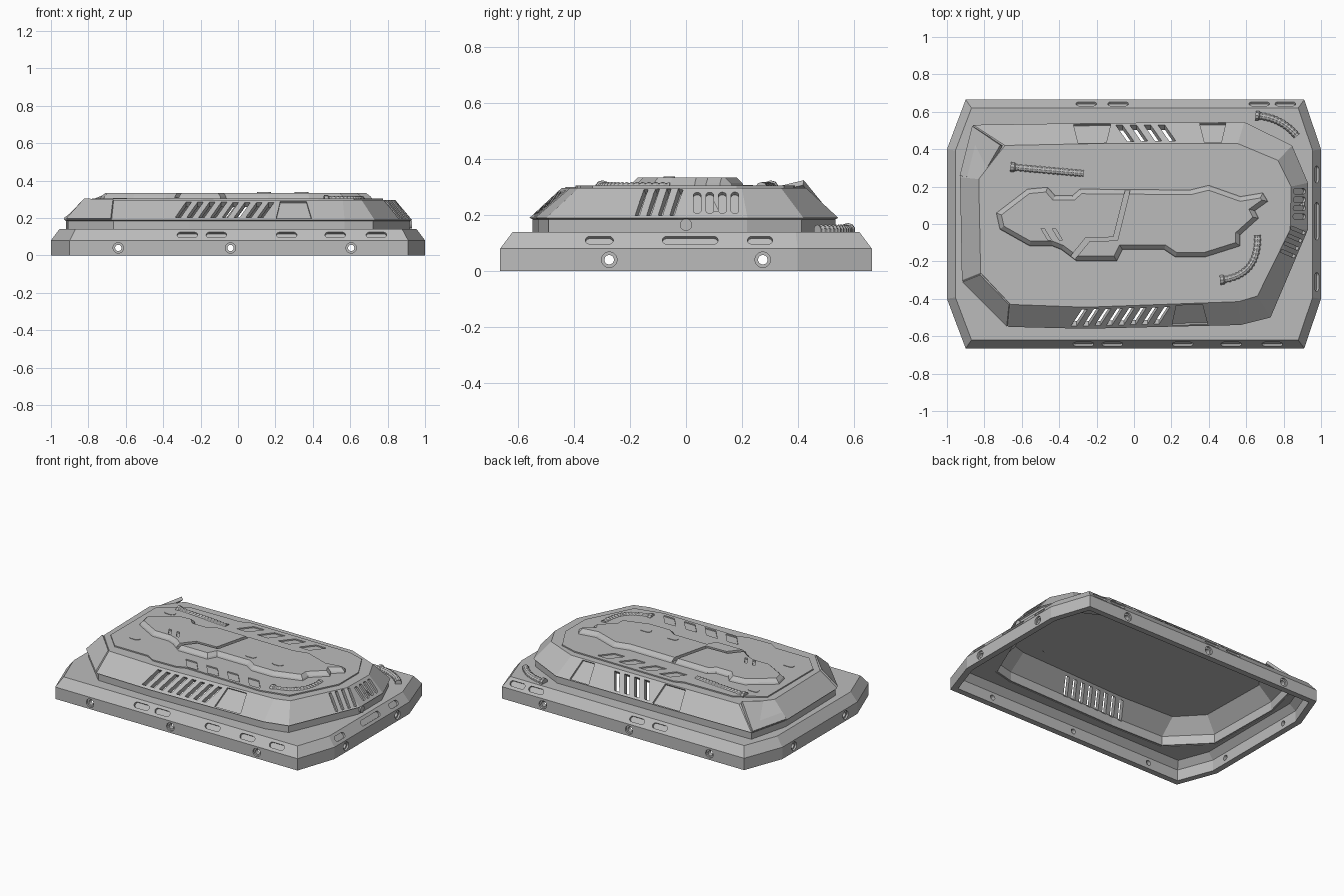
import bpy, bmesh, math
from mathutils import Vector, Matrix

cube = bpy.data.objects.get("Cube")
if cube:
    bpy.data.objects.remove(cube, do_unlink=True)

grey = bpy.data.materials.new("plain grey metal")
grey.use_nodes = True
grey.diffuse_color = (0.5, 0.5, 0.5, 1)
grey.node_tree.nodes["Principled BSDF"].inputs["Base Color"].default_value = (0.5, 0.5, 0.5, 1)


def finish(name, bm):
    bmesh.ops.recalc_face_normals(bm, faces=bm.faces[:])
    mesh = bpy.data.meshes.new(name)
    bm.to_mesh(mesh)
    bm.free()
    mesh.materials.append(grey)
    obj = bpy.data.objects.new(name, mesh)
    bpy.context.scene.collection.objects.link(obj)
    return obj


def inset(pts, d):
    """Move every edge of a counter-clockwise outline inward by d."""
    out = []
    for i, p in enumerate(pts):
        p, a, b = Vector(p), Vector(pts[i - 1]), Vector(pts[(i + 1) % len(pts)])
        e, f = (p - a).normalized(), (b - p).normalized()
        m, n = Vector((-e.y, e.x)), Vector((-f.y, f.x))
        out.append(p + (m + n) * d / max(0.35, 1 + m.dot(n)))
    return out


def add_loft(bm, rings):
    """Closed loft through rings of equal point count, capped at both ends."""
    loops = [[bm.verts.new(p) for p in ring] for ring in rings]
    n = len(loops[0])
    for a, b in zip(loops, loops[1:]):
        for i in range(n):
            j = (i + 1) % n
            bm.faces.new((a[i], a[j], b[j], b[i]))
    bm.faces.new(loops[0][::-1])
    bm.faces.new(loops[-1])


def flat(pts, z):
    return [Vector((p[0], p[1], z)) for p in pts]


def add_prism(bm, pts, lo, hi, frame=Matrix()):
    add_loft(bm, [[frame @ p for p in flat(pts, z)] for z in (lo, hi)])


def side_frame(low, high, i):
    """Local axes on one side face: along the edge, up the slope, outward."""
    j = (i + 1) % len(low)
    a, b, c, d = low[i], low[j], high[j], high[i]
    u = (b - a).normalized()
    n = u.cross(c + d - a - b).normalized()
    v = n.cross(u)
    return Matrix.Translation((a + b + c + d) / 4) @ Matrix((u, v, n)).transposed().to_4x4()


def pill(cx, cy, w, h, steps=16):
    r = min(w, h) / 2
    out = []
    for k in range(steps):
        t = 2 * math.pi * (k + 0.5) / steps
        c, s = math.cos(t), math.sin(t)
        out.append((cx + r * c + math.copysign(w / 2 - r, c),
                    cy + r * s + math.copysign(h / 2 - r, s)))
    return out


def slash(cx, cy, w, h, lean):
    return [(cx - w / 2 - lean, cy - h / 2), (cx + w / 2 - lean, cy - h / 2),
            (cx + w / 2 + lean, cy + h / 2), (cx - w / 2 + lean, cy + h / 2)]


def trapezoid(cx, w):
    return [(cx - w / 2, -0.07), (cx + w / 2, -0.07),
            (cx + w / 2 - 0.025, 0.07), (cx - w / 2 + 0.025, 0.07)]


def cut(obj, bm):
    """Subtract the cutter shapes and bake the result."""
    tool = finish("cutter", bm)
    tool.hide_render = True
    mod = obj.modifiers.new("cut", "BOOLEAN")
    mod.operation, mod.solver, mod.object = "DIFFERENCE", "EXACT", tool
    bpy.context.view_layer.update()
    dg = bpy.context.evaluated_depsgraph_get()
    mesh = bpy.data.meshes.new_from_object(obj.evaluated_get(dg))
    obj.modifiers.clear()
    if len(mesh.polygons):
        obj.data = mesh
    bpy.data.objects.remove(tool, do_unlink=True)


# Outlines, counter-clockwise
base = [(-.9, -.665), (.91, -.665), (1, -.4), (1, .4), (.91, .665), (-.9, .665), (-1, .4), (-1, -.4)]
lower = [(-.92, -.3), (-.67, -.55), (-.26, -.56), (.57, -.54), (.73, -.5), (.93, -.03),
         (.93, .22), (.845, .42), (.59, .545), (-.2, .54), (-.86, .53), (-.93, .25)]
upper = [(-.82, -.26), (-.66, -.43), (-.26, -.445), (.56, -.415), (.66, -.385), (.835, -.03),
         (.84, .2), (.77, .34), (.555, .43), (-.2, .43), (-.69, .42), (-.83, .24)]

# Hollow base tray with bevelled rim
b0, b1, b2 = flat(base, 0), flat(base, .08), flat(inset(base, .045), .14)
bm = bmesh.new()
add_loft(bm, [flat(inset(base, .08), .115), flat(inset(base, .04), .075),
              flat(inset(base, .04), 0), b0, b1, b2])
base_tray = finish("base_tray", bm)

# Opening under the housing, rim slots and bolt recesses
bm = bmesh.new()
add_prism(bm, inset(lower, .03), .05, .2)
rim_slots = {0: [(-.275, .11), (-.12, .11), (.255, .11), (.515, .11), (.735, .11)],
             2: [(-.31, .1), (.015, .2), (.265, .09)],
             4: [(.26, .11), (.09, .11), (-.665, .11), (-.805, .11)]}
for side, slots in rim_slots.items():
    for u, w in slots:
        add_prism(bm, pill(u, 0, w, .036), -.014, .03, side_frame(b1, b2, side))
bolts = {0: (-.645, -.045, .6), 2: (-.275, .275), 4: (.645, .045, -.6), 6: (-.275, .275)}
drills = bmesh.new()
for side, places in bolts.items():
    for u in places:
        frame = side_frame(b0, b1, side)
        add_prism(bm, pill(u, 0, .056, .056), -.012, .03, frame)
        add_prism(drills, pill(u, 0, .034, .034), -.07, .03, frame)
cut(base_tray, bm)
cut(base_tray, drills)

# Hollow upper housing with a short neck and sloped sides
low, top = flat(lower, .19), flat(upper, .297)
bm = bmesh.new()
add_loft(bm, [flat(inset(upper, .025), .272), flat(inset(lower, .04), .18),
              flat(inset(lower, .04), .118), flat(inset(lower, .01), .118),
              flat(inset(lower, .01), .185), low, top])
housing = finish("housing", bm)

# Open vents, then recessed vents and panels, in the sloped sides
front, back = side_frame(low, top, 2), side_frame(low, top, 8)
corner, right = side_frame(low, top, 4), side_frame(low, top, 5)
vents, recesses, panels = bmesh.new(), bmesh.new(), bmesh.new()
for k in range(8):
    add_prism(vents, slash(-.445 + .063 * k, 0, .03, .12, .03), -.06, .04, front)
for k in range(4):
    add_prism(vents, slash(.235 - .075 * k, 0, .036, .12, -.03), -.06, .04, back)
    add_prism(recesses, pill(.085 + .045 * k, 0, .024, .13, 4), -.02, .04, corner)
    add_prism(recesses, pill(-.05 + .045 * k, 0, .028, .1), -.014, .04, right)
add_prism(panels, trapezoid(.145, .19), -.013, .04, front)
add_prism(panels, trapezoid(.41, .2), -.013, .04, back)
add_prism(panels, trapezoid(-.235, .14), -.013, .04, back)
for group in (vents, recesses, panels):
    cut(housing, group)

# Armour plates on the two left corners
for name, i in (("front_left_corner_plate", 0), ("back_left_corner_plate", 10)):
    frame = side_frame(low, top, i)
    j = i + 1
    quad = [frame.inverted() @ p for p in (low[i], low[j], top[j], top[i])]
    bm = bmesh.new()
    add_prism(bm, [(p.x * .95, p.y * .97) for p in quad], -.012, .01, frame)
    finish(name, bm)

# Neck bolt on the right end
bm = bmesh.new()
add_prism(bm, pill(0, 0, .044, .044), 0, .025,
          Matrix.Translation((.905, 0, .165)) @ Matrix.Rotation(math.pi / 2, 4, "Y"))
finish("neck_bolt", bm)

# Raised deck panel with slanted vents
deck = [(-.78, -.245), (-.67, -.36), (-.42, -.36), (-.36, -.395), (-.19, -.39), (-.13, -.365),
        (.43, -.38), (.62, -.335), (.775, -.03), (.775, .18), (.68, .35), (.565, .385),
        (-.18, .39), (-.24, .365), (-.6, .36), (-.78, .245)]
bm = bmesh.new()
add_prism(bm, deck, .285, .305)
deck_panel = finish("deck_panel", bm)
bm = bmesh.new()
for k in range(4):
    for s in (-1, 1):
        add_prism(bm, slash(-.125 + .155 * k, s * .312, .08, .085, s * .035), .27, .33)
cut(deck_panel, bm)

# Raised centre block with bevelled sides and a dividing groove
centre = [(-.74, .06), (-.72, -.03), (-.56, -.12), (-.44, -.12), (-.39, -.14), (-.31, -.2),
          (-.09, -.2), (-.06, -.14), (.16, -.14), (.22, -.18), (.38, -.18), (.57, -.12),
          (.57, -.06), (.67, .03), (.65, .07), (.72, .12), (.69, .17), (.57, .15), (.4, .21),
          (.3, .185), (-.29, .19), (-.33, .155), (-.42, .155), (-.46, .2), (-.57, .19)]
bm = bmesh.new()
add_loft(bm, [flat(centre, .298), flat(inset(centre, .008), .315), flat(inset(centre, .028), .335)])
centre_block = finish("centre_block", bm)
path = [(-.035, .23), (-.11, -.07), (-.26, -.075), (-.37, -.21)]
bm = bmesh.new()
add_prism(bm, path + [(x + .022, y - .018) for x, y in reversed(path)], .31, .35)
for x in (-.47, -.41):
    add_prism(bm, slash(x, -.055, .018, .06, -.018), .325, .35)
cut(centre_block, bm)

# Small pill buttons
for k, (x, y, z) in enumerate([(-.66, .22, .305), (-.63, -.2, .305), (.14, -.06, .335), (.34, -.06, .335)]):
    bm = bmesh.new()
    add_prism(bm, pill(x, y, .075, .042), z - .005, z + .003)
    finish(f"button_{k + 1}", bm)


# Ribbed hoses with end collars
def hose(name, a, b, c, z, ribs):
    a, b, c = Vector(a), Vector(b), Vector(c)
    rings, n = [], ribs * 4
    for k in range(n + 1):
        t = k / n
        p = a * (1 - t) ** 2 + b * 2 * t * (1 - t) + c * t * t
        d = ((b - a) * (1 - t) + (c - b) * t).normalized()
        r = .027 if k < 4 else .021 if k % 4 < 2 else .018
        rings.append([Vector((p.x - d.y * x, p.y + d.x * x, z + y))
                      for x, y in pill(0, 0, 2 * r, 2 * r, 10)])
    bm = bmesh.new()
    add_loft(bm, rings)
    finish(name, bm)


hose("back_left_hose", (-.66, .305), (-.45, .285), (-.27, .27), .297, 16)
hose("front_right_hose", (.46, -.3), (.67, -.28), (.66, -.06), .297, 16)
hose("back_right_hose", (.65, .58), (.79, .57), (.87, .47), .145, 12)
